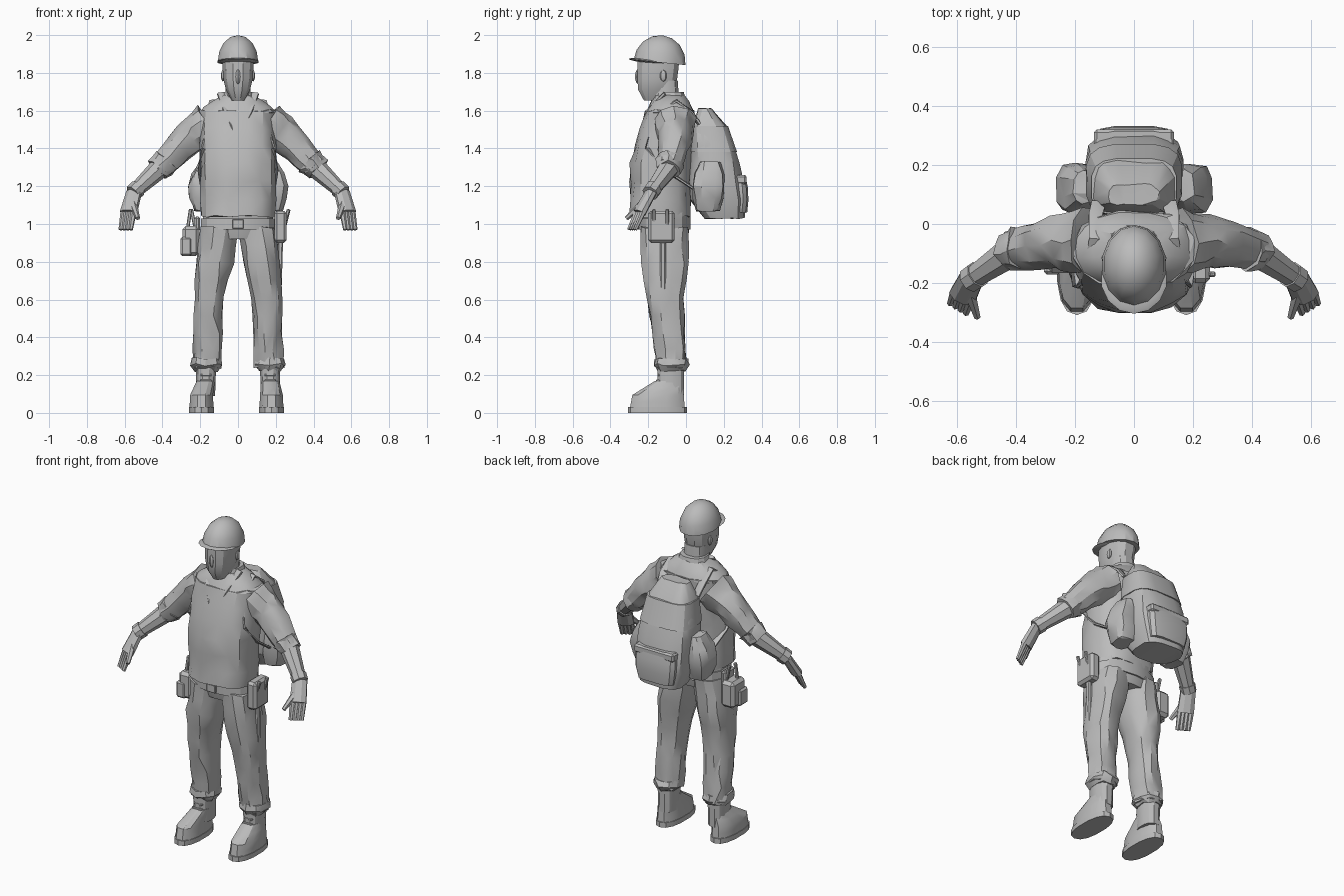
import bpy, bmesh, math, random
from mathutils import Matrix, Vector

random.seed(4)
if "Cube" in bpy.data.objects:
    bpy.data.objects.remove(bpy.data.objects["Cube"])

tone = (0.5, 0.5, 0.5, 1)
grey = bpy.data.materials.new("plain grey")
grey.use_nodes = True
grey.diffuse_color = tone
grey.node_tree.nodes["Principled BSDF"].inputs["Base Color"].default_value = tone


def finish(name, bm):
    bmesh.ops.recalc_face_normals(bm, faces=bm.faces)
    mesh = bpy.data.meshes.new(name)
    bm.to_mesh(mesh)
    bm.free()
    mesh.materials.append(grey)
    part = bpy.data.objects.new(name, mesh)
    bpy.context.collection.objects.link(part)
    bpy.ops.object.select_all(action="DESELECT")
    part.select_set(True)
    bpy.context.view_layer.objects.active = part
    bpy.ops.object.shade_smooth_by_angle(angle=math.radians(28))


def sample(values, t):
    """Read a number, or an evenly spaced list of numbers, at t from 0 to 1."""
    if not isinstance(values, tuple):
        return values
    place = t * (len(values) - 1)
    i = min(int(place), len(values) - 2)
    return values[i] + (values[i + 1] - values[i]) * (place - i)


def oval(centre, across, along, sides, power, crease):
    """Rounded ring of points; crease crumples it like cloth."""
    ring = []
    for k in range(sides):
        angle = math.tau * (k + 0.5) / sides
        c, s = math.cos(angle), math.sin(angle)
        point = centre + across * math.copysign(abs(c) ** (2 / power), c)
        point += along * math.copysign(abs(s) ** (2 / power), s)
        ring.append(point + Vector([random.uniform(-crease, crease) for axis in range(3)]))
    return ring


def skin(name, rings, side, crease):
    bm = bmesh.new()
    loops = [[bm.verts.new((p.x * side, p.y, p.z)) for p in ring] for ring in rings]
    for low, high in zip(loops, loops[1:]):
        for k in range(len(low)):
            bm.faces.new((low[k - 1], low[k], high[k], high[k - 1]))
    bm.faces.new(loops[0])
    bm.faces.new(loops[-1])
    if crease:
        bmesh.ops.triangulate(bm, faces=bm.faces[:])
    finish(name, bm)


def stack(name, low, high, width, depth, y, x=0, rings=4, sides=12, power=2.4, side=1, crease=0):
    """Level rings from low to high, with half widths and half depths."""
    layers = []
    for i in range(rings):
        t = i / (rings - 1)
        centre = Vector((sample(x, t), sample(y, t), sample((low, high), t)))
        across, along = Vector((sample(width, t), 0, 0)), Vector((0, sample(depth, t), 0))
        layers.append(oval(centre, across, along, sides, power, crease))
    skin(name, layers, side, crease)


def tube(name, points, start, end, flat=1, cuts=1, sides=8, side=1, crease=0):
    """Tapered tube through points; flat squeezes it across its level axis."""
    path = [a.lerp(b, i / cuts) for a, b in zip(points, points[1:]) for i in range(cuts)] + points[-1:]
    last = len(path) - 1
    rings = []
    for i, centre in enumerate(path):
        run = path[min(i + 1, last)] - path[max(i - 1, 0)]
        across = run.cross(Vector((0, 0, 1))).normalized()
        along = across.cross(run).normalized()
        radius = sample((start, end), i / last)
        rings.append(oval(centre, across * radius, along * radius * flat, sides, 2, crease))
    skin(name, rings, side, crease)


def ellipsoid(name, centre, radii, tilt=0, dome=False, sides=14):
    bm = bmesh.new()
    bmesh.ops.create_uvsphere(bm, u_segments=sides, v_segments=8, radius=1)
    if dome:
        bmesh.ops.delete(bm, geom=[v for v in bm.verts if v.co.z < -0.01], context="VERTS")
        bmesh.ops.holes_fill(bm, edges=bm.edges[:], sides=sides)
    place = Matrix.Translation(centre) @ Matrix.Rotation(tilt, 4, "X") @ Matrix.Diagonal((*radii, 1))
    bmesh.ops.transform(bm, matrix=place, verts=bm.verts)
    finish(name, bm)


def box(name, centre, size, bevel=0.01, lean=0):
    bm = bmesh.new()
    bmesh.ops.create_cube(bm, size=1)
    place = Matrix.Translation(centre) @ Matrix.Rotation(lean, 4, "Y") @ Matrix.Diagonal((*size, 1))
    bmesh.ops.transform(bm, matrix=place, verts=bm.verts)
    bmesh.ops.bevel(bm, geom=bm.edges[:], offset=bevel, segments=1, affect="EDGES")
    finish(name, bm)


# Torso, hips and belt
stack("vest", 1.04, 1.6, width=(.2, .2, .205), depth=(.165, .162, .13), y=(-.14, -.135, -.085),
      rings=7, sides=16, crease=.007)
stack("shoulders", 1.59, 1.68, width=(.205, .165, .085), depth=(.13, .11, .08), y=-.085, sides=16, crease=.003)
stack("hips", .92, 1.06, width=(.16, .195, .185), depth=(.11, .13, .135), y=-.11, sides=14)
stack("belt", .97, 1.03, width=.2, depth=.138, y=-.115, rings=2, sides=14)
box("belt_buckle", (0, -.256, 1), (.06, .02, .05), bevel=.004)

# Neck, head and face
stack("neck", 1.6, 1.76, width=.068, depth=.07, y=(-.1, -.112), rings=3)
stack("collar", 1.64, 1.7, width=(.1, .08), depth=(.09, .075), y=-.085, rings=2)
stack("head", 1.655, 1.88, width=(.035, .066, .08, .084, .085), depth=(.06, .098, .108, .112, .113),
      y=(-.165, -.152, -.145), rings=5)
ellipsoid("nose", (0, -.252, 1.78), (.014, .018, .04), sides=6)

# Hard hat
ellipsoid("helmet_shell", (0, -.14, 1.855), (.11, .138, .145), tilt=-.1, dome=True)
ellipsoid("helmet_brim", (0, -.186, 1.862), (.112, .118, .012), tilt=-.1)

# Arm landmarks, from the body outward
shoulder = Vector((.15, -.06, 1.53))
upper_arm = Vector((.26, -.06, 1.455))
elbow = Vector((.41, -.09, 1.3))
wrist = Vector((.55, -.185, 1.17))
knuckles = Vector((.58, -.245, 1.06))
fingertip = Vector((.595, -.285, .97))
thumb_tip = Vector((.53, -.315, 1.03))

# Shoulder strap route, from the pack over the shoulder and back under the arm
strap = [Vector(p) for p in ((.12, .07, 1.53), (.13, .03, 1.59), (.13, -.05, 1.65), (.145, -.15, 1.6),
                             (.18, -.2, 1.4), (.195, -.1, 1.28), (.18, .05, 1.18))]
lapel = [Vector(p) for p in ((.08, -.11, 1.69), (.06, -.2, 1.6), (0, -.25, 1.44))]

for side, tag in ((1, "left_"), (-1, "right_")):
    # Trousers and boots; the right boot stands a little further out
    foot_x = .185 - side * .008
    stack(tag + "trouser_leg", .24, .98, x=(.165, .152, .1), y=(-.075, -.11, -.112), width=(.078, .073, .08, .102, .1),
          depth=(.08, .087, .1, .125, .128), rings=9, side=side, crease=.008)
    stack(tag + "trouser_cuff", .22, .29, x=.167, y=-.077, width=(.06, .086, .076), depth=(.07, .09, .083),
          rings=3, sides=10, side=side, crease=.008)
    stack(tag + "boot_shaft", .09, .26, x=.17, y=-.08, width=(.05, .056), depth=.072, side=side)
    stack(tag + "boot_foot", .02, .17, x=(foot_x, foot_x, .17), y=(-.152, -.148, -.09), width=(.066, .062, .05),
          depth=(.15, .14, .075), rings=5, side=side)
    stack(tag + "boot_sole", 0, .03, x=foot_x, y=-.152, width=.068, depth=.156, rings=2, sides=14, side=side)
    for step in range(3):
        box(tag + "boot_lace", (side * .17, step * .007 - .155, .14 + step * .03), (.06, .02, .012), bevel=.003)

    # Sleeves, forearms and gloved hands
    tube(tag + "sleeve", [shoulder, upper_arm, elbow], .115, .064, cuts=3, sides=10, side=side, crease=.008)
    tube(tag + "rolled_cuff", [upper_arm.lerp(elbow, t) for t in (.8, .9, 1.1)], .076, .066,
         sides=10, side=side, crease=.008)
    tube(tag + "forearm", [elbow, wrist], .056, .038, cuts=2, side=side)
    tube(tag + "glove_cuff", [elbow.lerp(wrist, t) for t in (.85, 1.05)], .047, .045, side=side)
    tube(tag + "glove_palm", [wrist, knuckles], .045, .05, flat=.6, cuts=2, side=side)
    for finger in range(4):
        spread = Vector((.018, .011, 0)) * (finger - 1.5)
        tube(tag + "finger", [knuckles + spread, fingertip + spread], .016, .011, cuts=2, sides=6, side=side)
    tube(tag + "thumb", [wrist.lerp(knuckles, .4), thumb_tip], .024, .012, cuts=2, sides=6, side=side)

    # Ears, lapels, shoulder straps and pack side pockets
    ellipsoid(tag + "ear", (side * .08, -.12, 1.785), (.01, .018, .03), sides=8)
    tube(tag + "lapel", lapel, .035, .01, flat=.35, cuts=2, sides=6, side=side)
    tube(tag + "shoulder_strap", strap, .028, .02, flat=.4, sides=6, side=side)
    stack(tag + "pack_side_pocket", 1.07, 1.33, x=(.18, .195, .17), y=(.115, .125), width=(.055, .075, .07, .035),
          depth=(.06, .09, .085, .055), rings=5, sides=10, power=3, side=side, crease=.006)

# Backpack body, lid and rear pocket
stack("backpack", 1.03, 1.61, width=(.13, .165, .168, .165, .158, .142, .085),
      depth=(.105, .15, .143, .13, .113, .095, .035), y=(.205, .172, .162, .155, .142, .125, .1),
      rings=7, sides=16, power=3.4, crease=.005)
stack("backpack_lid", 1.38, 1.52, width=(.165, .145), depth=(.124, .098), y=(.148, .125), sides=16, power=3.4)
stack("backpack_rear_pocket", 1.06, 1.26, width=(.12, .142, .13), depth=.06, y=(.265, .275, .255), power=4)
box("backpack_pocket_flap", (0, .29, 1.235), (.27, .06, .05))

# Tool pouches, hammer and hand tools on the belt
box("left_tool_pouch", (.225, -.13, .985), (.065, .14, .17), bevel=.015)
box("right_tool_pouch", (-.25, -.1, .91), (.09, .13, .16), bevel=.018)
box("right_pouch_hanger", (-.215, -.1, 1), (.03, .1, .08))
box("right_pouch_pocket", (-.275, -.13, .88), (.06, .08, .1))
box("hammer_handle", (.222, -.122, .79), (.026, .03, .32), bevel=.006, lean=.03)
box("hammer_head", (.235, -.13, .935), (.035, .13, .035))
for x, y, lean in ((.25, -.17, .3), (.255, -.1, .25), (-.26, -.12, .15), (-.235, -.07, -.2)):
    box("hand_tool", (x, y, 1.02), (.018, .018, .12), bevel=.004, lean=lean)
